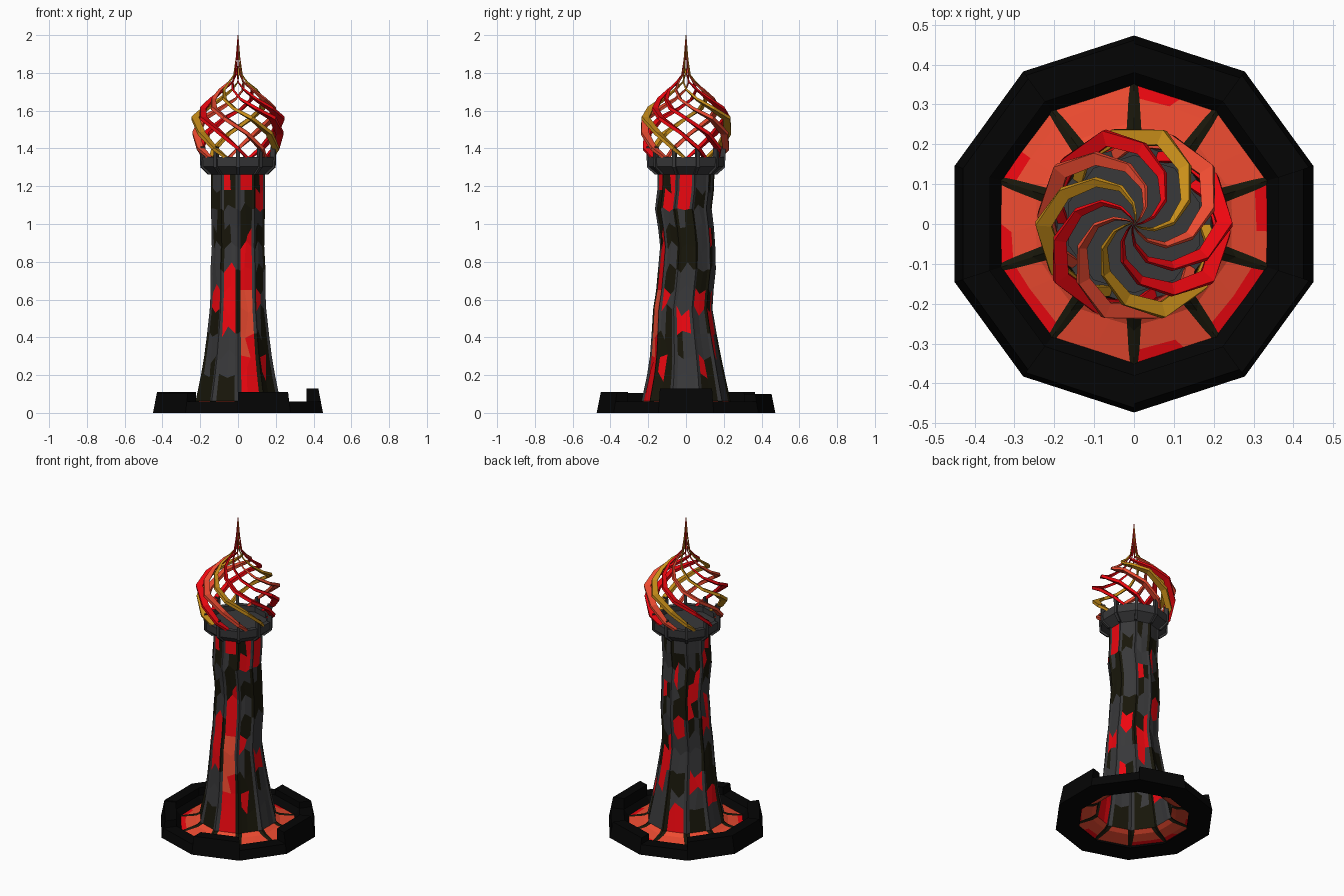
import bpy, bmesh, random
from math import radians, sin, cos
from mathutils import Vector

if "Cube" in bpy.data.objects:
    bpy.data.objects.remove(bpy.data.objects["Cube"])

random.seed(4)
N = 10


def material(name, rgb):
    m = bpy.data.materials.new(name)
    m.diffuse_color = (*rgb, 1)
    m.use_nodes = True
    m.node_tree.nodes["Principled BSDF"].inputs["Base Color"].default_value = m.diffuse_color
    return m


MATS = {
    'b': material("black_rock", (0.0015, 0.0015, 0.0015)),
    'g': material("dark_stone", (0.04, 0.04, 0.042)),
    'o': material("burnt_stone", (0.009, 0.008, 0.003)),
    'r': material("red_glow", (0.85, 0.002, 0.005)),
    'O': material("orange_glow", (0.85, 0.07, 0.03)),
    'y': material("gold", (0.6, 0.28, 0.01)),
}
KEYS = list(MATS)


def polar(r, deg, z, y=0):
    return (r * cos(radians(deg)), r * sin(radians(deg)) + y, z)


def make_object(name, bm, keys):
    bmesh.ops.recalc_face_normals(bm, faces=bm.faces)
    me = bpy.data.meshes.new(name)
    bm.to_mesh(me)
    bm.free()
    for k in keys:
        me.materials.append(MATS[k])
    ob = bpy.data.objects.new(name, me)
    bpy.context.collection.objects.link(ob)
    return ob


def skin(bm, rings, caps=True):
    """Join successive closed vertex rings with quads."""
    for a, b in zip(rings, rings[1:]):
        for i in range(len(a)):
            j = (i + 1) % len(a)
            bm.faces.new((a[i], a[j], b[j], b[i]))
    if caps:
        bm.faces.new(rings[0])
        bm.faces.new(rings[-1])


def lathe(name, profile, key):
    """Ten-sided turned part from closed (radius, z) points."""
    bm = bmesh.new()
    rings = [[bm.verts.new(polar(r, 18 + 36 * i, z)) for i in range(N)] for r, z in profile]
    skin(bm, rings + rings[:1], caps=False)
    return make_object(name, bm, [key])


def sector(bm, ang, half, levels):
    """Block at an angle; levels are (inner radius, outer radius, z)."""
    skin(bm, [[bm.verts.new(polar(r, ang + d, z))
               for r, d in ((ri, -half), (ro, -half), (ro, half), (ri, half))] for ri, ro, z in levels])


# Base ring, with wall blocks of different heights on some sides
lathe("base_ring", [(0.33, 0.0), (0.473, 0.0), (0.461, 0.06), (0.38, 0.06)], 'b')
bm = bmesh.new()
for ang, h in {0: .13, 72: .10, 144: .11, 180: .11, 216: .105, 288: .11}.items():
    sector(bm, ang, 18, [(.38, .462, .055), (.38, .473 - .2 * h, h)])
make_object("base_wall_blocks", bm, ['b'])

# Tower: ribbed ten-sided shaft flaring into a glowing skirt
# level: z, corner radius, y shift, rib half angle, rib side ratio, panel ratio
levels = [
    (.022, .372, 0, 1.5, .95, .92), (.03, .335, 0, 2.5, .94, .92), (.045, .268, 0, 4, .94, .92),
    (.062, .236, 0, 5, .95, .93), (.20, .206, 0, 5, .95, .93), (.30, .188, -.003, 5, .95, .93),
    (.42, .172, -.01, 5, .95, .93), (.55, .157, -.017, 5, .95, .93), (.65, .152, -.006, 5, .95, .93),
    (.76, .153, .005, 5, .95, .93), (.88, .146, .009, 5, .95, .93), (.98, .148, 0, 5, .95, .93),
    (1.08, .150, -.014, 5, .95, .93), (1.18, .150, -.002, 5, .95, .93), (1.29, .151, 0, 5, .95, .93)]
# panel colours from bottom to top, one string per side, by side angle
patches = {
    0: "ggorggoogrr", 36: "orggrogggog", 72: "ggrrogorggo", 108: "rgoggrogrog",
    144: "ogrggorrogg", 180: "groogrggorg", 216: "oggorggogog", 252: "oggrrrgogor",
    288: "rrOOOrroogr", 324: "orogrogogro"}
bm = bmesh.new()
rings = []
for n, (z, r, y, half, side, mid) in enumerate(levels):
    ring = []
    for k in range(N):
        a = 36 * k + 18
        jig = random.uniform(-.04, .04) if 3 < n < 14 else 0
        edge = random.uniform(.97, 1.06) if n == 0 else 1
        ring += [bm.verts.new(polar(r * side, a - half, z, y)),
                 bm.verts.new(polar(r, a, z, y)),
                 bm.verts.new(polar(r * side, a + half, z - jig / 2, y)),
                 bm.verts.new(polar(r * mid * edge, a + 18 + random.uniform(-5, 5), z + jig, y))]
    rings.append(ring)
for n, (a, b) in enumerate(zip(rings, rings[1:])):
    for i in range(4 * N):
        j = (i + 1) % (4 * N)
        f = bm.faces.new((a[i], a[j], b[j], b[i]))
        panel = patches[(36 * (i // 4) + 36) % 360]
        if i % 4 < 2:                       # ribs
            c = 'o' if n < 3 or (i // 4 + n // 3) % 3 == 0 else 'g'
        elif n < 3:                         # skirt
            c = random.choice('rO') if n == 0 else 'O'
        else:                               # shaft panels
            c = panel[max(0, n - 3 - (i % 4 == 3 and random.random() < .35))]
        f.material_index = KEYS.index(c)
make_object("tower_shaft", bm, KEYS)

# Balcony: flared parapet, floor and corner posts
lathe("balcony_parapet", [(.148, 1.262), (.2, 1.305), (.203, 1.355), (.172, 1.355), (.172, 1.32), (.14, 1.30)], 'g')
bm = bmesh.new()
bm.faces.new([bm.verts.new(polar(.175, 18 + 36 * i, 1.322)) for i in range(N)])
make_object("balcony_floor", bm, ['g'])
bm = bmesh.new()
for i in range(N):
    sector(bm, 18 + 36 * i, 2.6, [(.15, .165, 1.262), (.175, .207, 1.30), (.185, .21, 1.41)])
make_object("balcony_posts", bm, ['g'])

# Onion dome of spiralling blades: z, outer radius, twist in degrees, radial depth, thickness
blade = [(1.35, .190, 0, .024, .014), (1.40, .228, -16, .034, .017), (1.48, .243, -40, .04, .018),
         (1.56, .247, -70, .04, .018), (1.61, .206, -94, .032, .016), (1.66, .153, -118, .022, .013),
         (1.71, .102, -140, .014, .009), (1.75, .055, -158, .009, .006), (1.79, .025, -170, .006, .0045),
         (1.88, .012, -182, .004, .003), (2.0, .002, -190, .001, .001)]
accents = {180: 'y', 72: 'y', 288: 'y', 144: 'O', 252: 'O', 36: 'O'}
for i in range(N):
    wide = 36 * i                           # angle at the widest point
    path = [Vector(polar(r - d / 2, wide + 70 + t, z)) for z, r, t, d, w in blade]
    bm = bmesh.new()
    rings = []
    for k, (z, r, t, d, w) in enumerate(blade):
        along = (path[min(k + 1, len(path) - 1)] - path[max(k - 1, 0)]).normalized()
        out = Vector(polar(1, wide + 70 + t, 0))
        out = (out - along * out.dot(along)).normalized()
        across = along.cross(out)
        rings.append([bm.verts.new(path[k] + out * d / 2 * u + across * w / 2 * v)
                      for u, v in ((-1, -1), (1, -1), (1, 1), (-1, 1))])
    skin(bm, rings)
    make_object(f"dome_rib_{i + 1}", bm, [accents.get(wide, 'r')])
